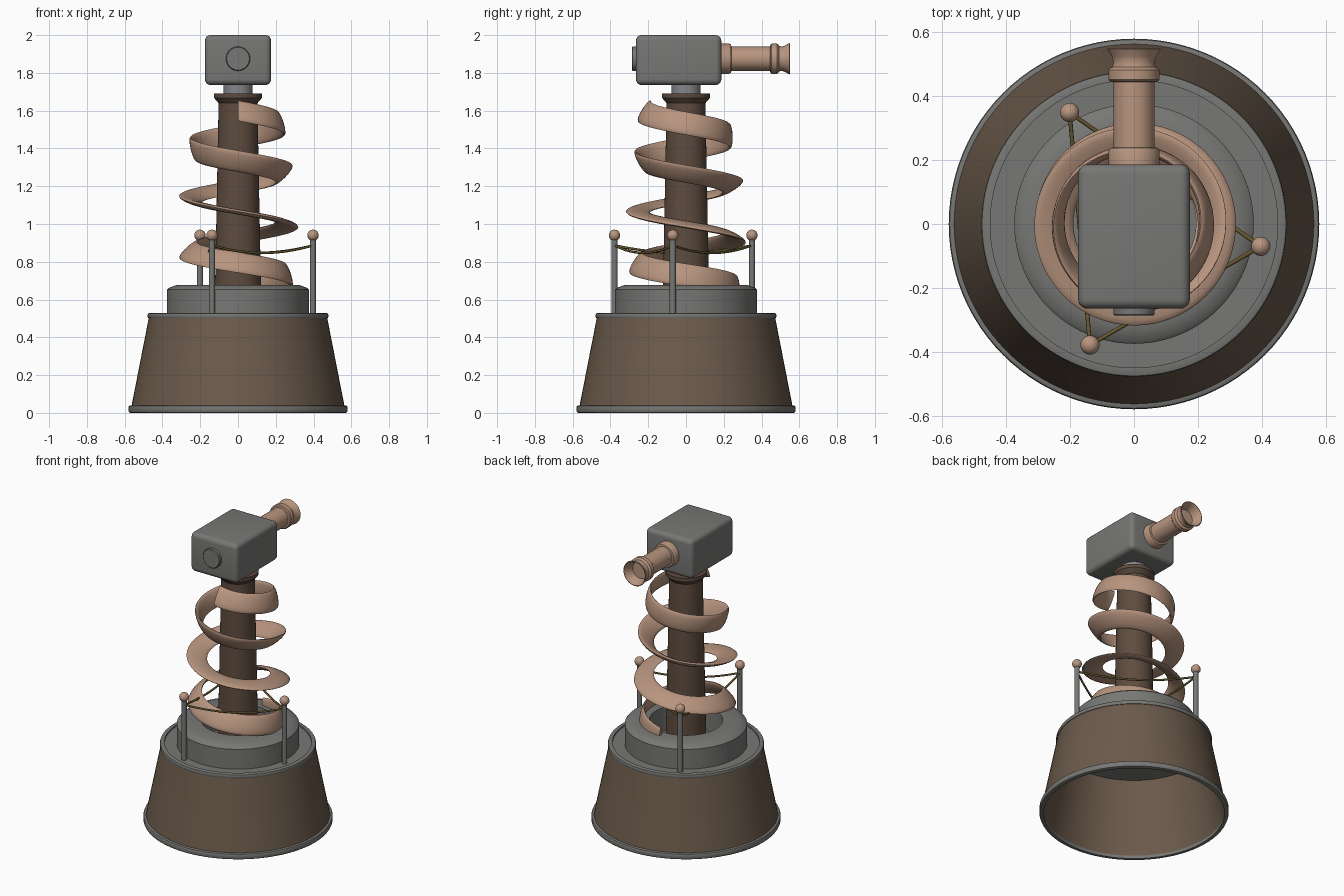
import bpy, bmesh, math
from mathutils import Vector

if "Cube" in bpy.data.objects:
    bpy.data.objects.remove(bpy.data.objects["Cube"])


def material(name, hex_code):
    """Flat material from an sRGB hex colour, stored as linear values."""
    rgb = [int(hex_code[i:i + 2], 16) / 255 for i in (0, 2, 4)]
    lin = [c / 12.92 if c <= 0.04045 else ((c + 0.055) / 1.055) ** 2.4 for c in rgb]
    m = bpy.data.materials.new(name)
    m.diffuse_color = (*lin, 1)
    m.use_nodes = True
    m.node_tree.nodes["Principled BSDF"].inputs["Base Color"].default_value = m.diffuse_color
    return m


BROWN = material("brown_shell", "6B5A4B")
DARK = material("dark_brown", "5E4C3F")
GREY = material("grey_metal", "777775")
LIGHT = material("light_grey", "85868A")
COPPER = material("pale_copper", "B8957F")
BRASS = material("dark_brass", "66582F")


def finish(name, bm, mat, angle=35):
    bmesh.ops.recalc_face_normals(bm, faces=bm.faces)
    mesh = bpy.data.meshes.new(name)
    bm.to_mesh(mesh)
    bm.free()
    mesh.materials.append(mat)
    ob = bpy.data.objects.new(name, mesh)
    bpy.context.collection.objects.link(ob)
    bpy.ops.object.select_all(action='DESELECT')
    ob.select_set(True)
    bpy.context.view_layer.objects.active = ob
    bpy.ops.object.shade_smooth_by_angle(angle=math.radians(angle))
    return ob


def skin(bm, rows, wrap_rows, wrap_cols=True):
    """Join rows of vertices with quads."""
    n, k = len(rows), len(rows[0])
    for i in range(n if wrap_rows else n - 1):
        for j in range(k if wrap_cols else k - 1):
            a, b = rows[i], rows[(i + 1) % n]
            bm.faces.new((a[j], a[(j + 1) % k], b[(j + 1) % k], b[j]))


def lathe(name, profile, mat, closed=False, seg=64, loc=(0, 0, 0), rot=(0, 0, 0)):
    """Turn (radius, height) points about z; open profiles are capped, closed ones make rings."""
    bm = bmesh.new()
    rows = [[bm.verts.new((r * math.cos(2 * math.pi * j / seg),
                           r * math.sin(2 * math.pi * j / seg), z))
             for j in range(seg)] for r, z in profile]
    skin(bm, rows, closed)
    if not closed:
        bm.faces.new(rows[0])
        bm.faces.new(rows[-1])
    ob = finish(name, bm, mat)
    ob.location, ob.rotation_euler = loc, rot
    return ob


def rounded_ring(name, r0, r1, z0, z1, b, mat):
    """Flat ring with softened edges."""
    lathe(name, [(r0, z0), (r1 - b, z0), (r1 - b * .3, z0 + b * .3), (r1, z0 + b),
                 (r1, z1 - b), (r1 - b * .3, z1 - b * .3), (r1 - b, z1), (r0, z1)],
          mat, closed=True, seg=96)


def sweep(name, sections, mat):
    """Skin a list of closed point loops and cap both ends."""
    bm = bmesh.new()
    rows = [[bm.verts.new(p) for p in s] for s in sections]
    skin(bm, rows, False)
    bm.faces.new(rows[0])
    bm.faces.new(rows[-1])
    return finish(name, bm, mat, 50)


# Hollow base shell with its rims and deck
lathe("base_shell", [(.567, .02), (.471, .51), (.457, .51), (.553, .02)], BROWN, True, 96)
rounded_ring("bottom_rim", .553, .58, 0, .04, .01, GREY)
rounded_ring("top_rim", .45, .478, .5, .528, .008, GREY)
lathe("deck", [(.462, .498), (.462, .518)], GREY, seg=96)

# Raised collar round the column
lathe("collar", [(.225, .515), (.375, .515), (.375, .652), (.365, .662),
                 (.325, .677), (.225, .677)], GREY, True, 96)

# Column with flared top, and neck
lathe("column", [(.125, .515), (.12, .75), (.103, 1.63), (.103, 1.64), (.122, 1.662),
                 (.127, 1.668), (.127, 1.692)], DARK)
lathe("neck", [(.077, 1.69), (.077, 1.75)], LIGHT)

# Rounded head box
bm = bmesh.new()
bmesh.ops.create_cube(bm, size=1)
for v in bm.verts:
    v.co = Vector((v.co.x * .35, v.co.y * .452 - .039, v.co.z * .264 + 1.868))
bmesh.ops.bevel(bm, geom=bm.edges[:], offset=.03, segments=5, profile=.5, affect='EDGES')
finish("head_box", bm, GREY)

# Disc on the front of the head, barrel with hollow flared cup at the back
lathe("front_disc", [(.064, 0), (.064, .025), (.06, .029)], GREY, seg=48,
      loc=(0, -.258, 1.875), rot=(math.pi / 2, 0, 0))
lathe("barrel", [(.08, .18), (.08, .228), (.075, .238), (.064, .24), (.064, .445),
                 (.075, .447), (.08, .453), (.08, .482), (.074, .49), (.068, .492),
                 (.064, .508), (.07, .525), (.084, .548), (.079, .55),
                 (.062, .52), (.055, .49)],
      COPPER, seg=48, loc=(0, 0, 1.875), rot=(-math.pi / 2, 0, 0))

# Spiral ribbon that slowly rolls over as it winds down
TURNS, STEPS, SIDES = 3.5, 224, 16
sections = []
for i in range(STEPS + 1):
    t = TURNS * i / STEPS
    theta = -math.pi / 2 + 2 * math.pi * t
    roll = math.radians(122 - 60 * t)
    radius = .22 + .05 * (t / TURNS) ** .7
    z = 1.6 - .268 * t
    loop = []
    for j in range(SIDES):
        a = 2 * math.pi * j / SIDES
        u, w = .064 * math.cos(a), .014 * math.sin(a)
        r = radius + u * math.cos(roll) - w * math.sin(roll)
        loop.append((r * math.cos(theta), r * math.sin(theta),
                     z + u * math.sin(roll) + w * math.cos(roll)))
    sections.append(loop)
sweep("spiral_ribbon", sections, COPPER)

# Three posts with ball tops
posts = [Vector((.403 * math.cos(math.radians(a)), .403 * math.sin(math.radians(a)), 0))
         for a in (-10, -110, 120)]
for n, p in enumerate(posts, 1):
    lathe(f"post_{n}", [(.0165, .515), (.0165, .925)], GREY, seg=20, loc=p)
    bm = bmesh.new()
    bmesh.ops.create_uvsphere(bm, u_segments=24, v_segments=14, radius=.03)
    finish(f"post_ball_{n}", bm, COPPER).location = p + Vector((0, 0, .94))

# Sagging wires between the posts
for n in range(3):
    a, b = posts[n], posts[(n + 1) % 3]
    side = (b - a).normalized().cross(Vector((0, 0, 1)))
    loops = []
    for i in range(17):
        s = i / 16
        c = a.lerp(b, s) + Vector((0, 0, .887 - .16 * s * (1 - s)))
        loops.append([c + .0065 * (side * math.cos(k * math.pi / 4)
                                   + Vector((0, 0, math.sin(k * math.pi / 4))))
                      for k in range(8)])
    sweep(f"wire_{n + 1}", loops, BRASS)
